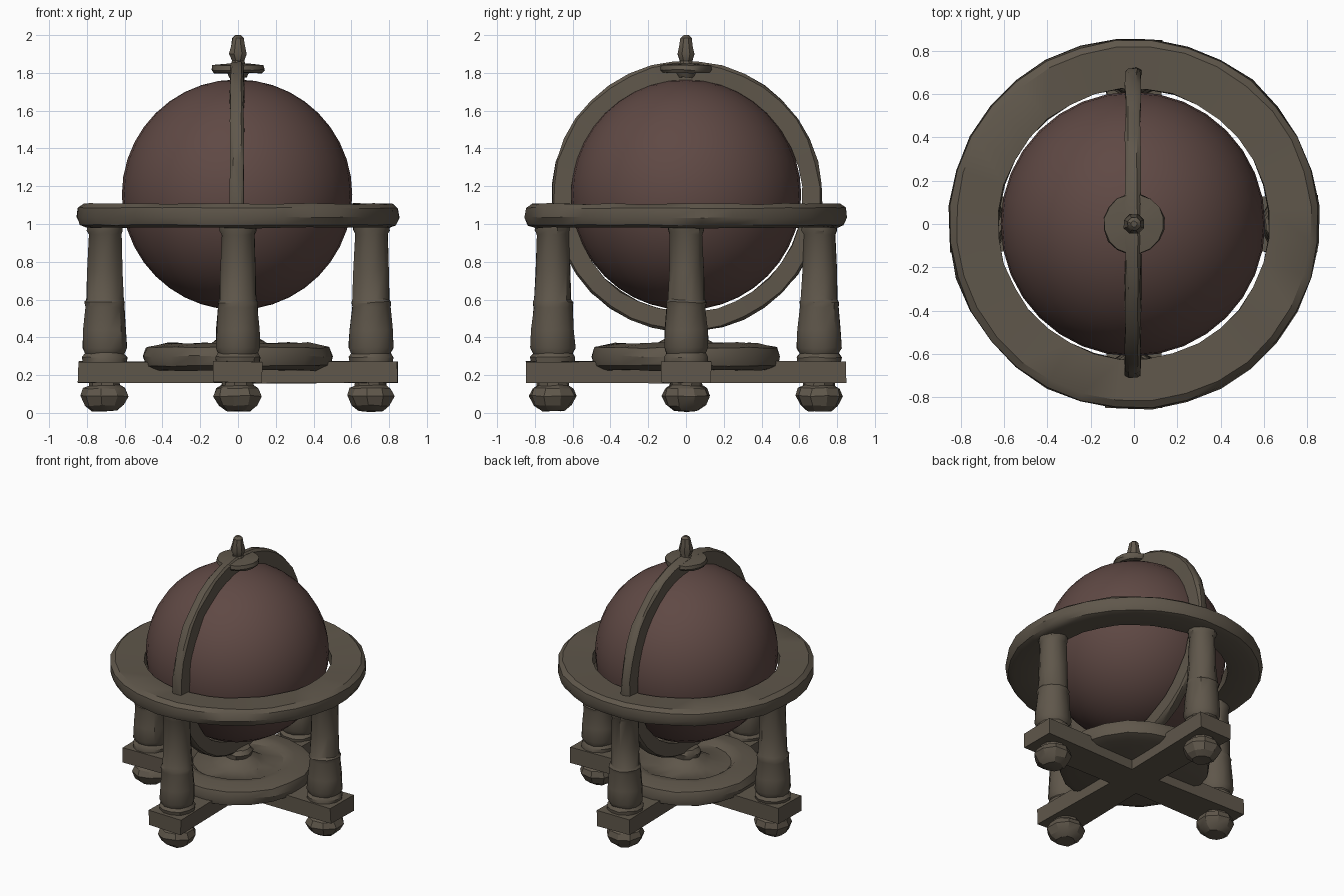
import bpy, bmesh, math, random
from mathutils import Matrix, Vector

if "Cube" in bpy.data.objects:
    bpy.data.objects.remove(bpy.data.objects["Cube"])

random.seed(4)


def material(name, rgb):
    m = bpy.data.materials.new(name)
    m.diffuse_color = (*rgb, 1)
    m.use_nodes = True
    m.node_tree.nodes["Principled BSDF"].inputs["Base Color"].default_value = m.diffuse_color
    return m


WOOD = material("dark_wood", (0.115, 0.095, 0.07))
GLOBE = material("globe_brown", (0.115, 0.066, 0.058))


def finish(name, bm, mat, angle=35, wobble=0.0):
    bmesh.ops.remove_doubles(bm, verts=bm.verts, dist=1e-5)
    for v in bm.verts:
        v.co += Vector([random.uniform(-wobble, wobble) for _ in range(3)])
    bmesh.ops.recalc_face_normals(bm, faces=bm.faces)
    me = bpy.data.meshes.new(name)
    bm.to_mesh(me)
    bm.free()
    ob = bpy.data.objects.new(name, me)
    bpy.context.collection.objects.link(ob)
    me.materials.append(mat)
    bpy.ops.object.select_all(action='DESELECT')
    ob.select_set(True)
    bpy.context.view_layer.objects.active = ob
    bpy.ops.object.shade_smooth_by_angle(angle=math.radians(angle))
    return ob


def lathe(name, profile, sides, mat=WOOD, closed=False, at=(0, 0, 0), axis='Z',
          angle=35, wobble=0.004):
    """Revolve (radius, height) points; a closed profile makes a ring."""
    bm = bmesh.new()
    rings = []
    for i in range(sides):
        a = math.tau * (i + 0.5) / sides
        rings.append([bm.verts.new((r * math.cos(a), r * math.sin(a), z)) for r, z in profile])
    n = len(profile)
    for i in range(sides):
        p, q = rings[i], rings[(i + 1) % sides]
        for j in range(n if closed else n - 1):
            k = (j + 1) % n
            bm.faces.new((p[j], q[j], q[k], p[k]))
    bmesh.ops.remove_doubles(bm, verts=bm.verts, dist=1e-5)
    if axis == 'X':
        bm.transform(Matrix.Rotation(math.pi / 2, 4, 'Y'))
    bm.transform(Matrix.Translation(at))
    return finish(name, bm, mat, angle, wobble)


# globe
bm = bmesh.new()
bmesh.ops.create_uvsphere(bm, u_segments=32, v_segments=20, radius=0.61)
bm.transform(Matrix.Translation((-0.005, 0, 1.155)))
finish("globe", bm, GLOBE, 60)

# horizon ring around the globe, worn rounded rim
lathe("horizon_ring", [(0.625, 1.0), (0.80, 0.98), (0.84, 0.995), (0.857, 1.035),
                       (0.85, 1.085), (0.82, 1.107), (0.625, 1.1)],
      32, closed=True)

# upright meridian ring
lathe("meridian_ring", [(0.612, -0.036), (0.705, -0.036), (0.717, -0.02), (0.717, 0.02),
                        (0.705, 0.036), (0.612, 0.036)],
      36, closed=True, at=(-0.005, 0.005, 1.145), axis='X')

# top disc and finial
lathe("finial_disc", [(0, 1.775), (0.045, 1.775), (0.06, 1.80), (0.13, 1.80), (0.142, 1.815),
                      (0.138, 1.84), (0.05, 1.85), (0, 1.85)], 16, wobble=0.003)
lathe("finial", [(0, 1.84), (0.045, 1.84), (0.035, 1.865), (0.05, 1.90), (0.038, 1.95),
                 (0.032, 1.985), (0.015, 2.0), (0, 2.0)], 8, wobble=0.002)

# cross base, arms flaring slightly to the ends
bm = bmesh.new()
loop = []
for i in range(4):
    rot = Matrix.Rotation(i * math.pi / 2, 4, 'Z')
    for p in ((0.845, -0.13), (0.845, 0.13), (0.115, 0.115)):
        loop.append(bm.verts.new(rot @ Vector((*p, 0.16))))
face = bm.faces.new(loop)
ext = bmesh.ops.extrude_face_region(bm, geom=[face])
bmesh.ops.translate(bm, verts=[v for v in ext['geom'] if isinstance(v, bmesh.types.BMVert)],
                    vec=(0, 0, 0.112))
finish("cross_base", bm, WOOD, 30, 0.004)

# stepped round plate with central socket for the meridian
lathe("base_plate", [(0, 0.225), (0.44, 0.225), (0.495, 0.25), (0.508, 0.30), (0.49, 0.345),
                     (0.38, 0.37), (0.33, 0.365), (0.30, 0.345), (0.18, 0.35), (0.14, 0.375),
                     (0.095, 0.40), (0.10, 0.43), (0.08, 0.455), (0, 0.455)],
      20, wobble=0.005)

# four turned columns with bun feet
column = [(0, 0.26), (0.118, 0.26), (0.123, 0.295), (0.108, 0.315), (0.122, 0.345),
          (0.117, 0.44), (0.106, 0.56), (0.110, 0.585), (0.101, 0.60), (0.095, 0.75),
          (0.089, 0.945), (0.098, 0.965), (0.098, 0.995), (0, 1.0)]
foot = [(0, 0.008), (0.065, 0.01), (0.105, 0.04), (0.130, 0.09), (0.112, 0.13),
        (0.085, 0.145), (0.085, 0.17), (0, 0.17)]
for side, x, y in (("right", 0.705, 0), ("back", 0, 0.705), ("left", -0.705, 0),
                   ("front", 0, -0.705)):
    lathe(f"{side}_column", column, 12, at=(x, y, 0))
    lathe(f"{side}_foot", foot, 9, at=(x, y, 0), angle=25)
